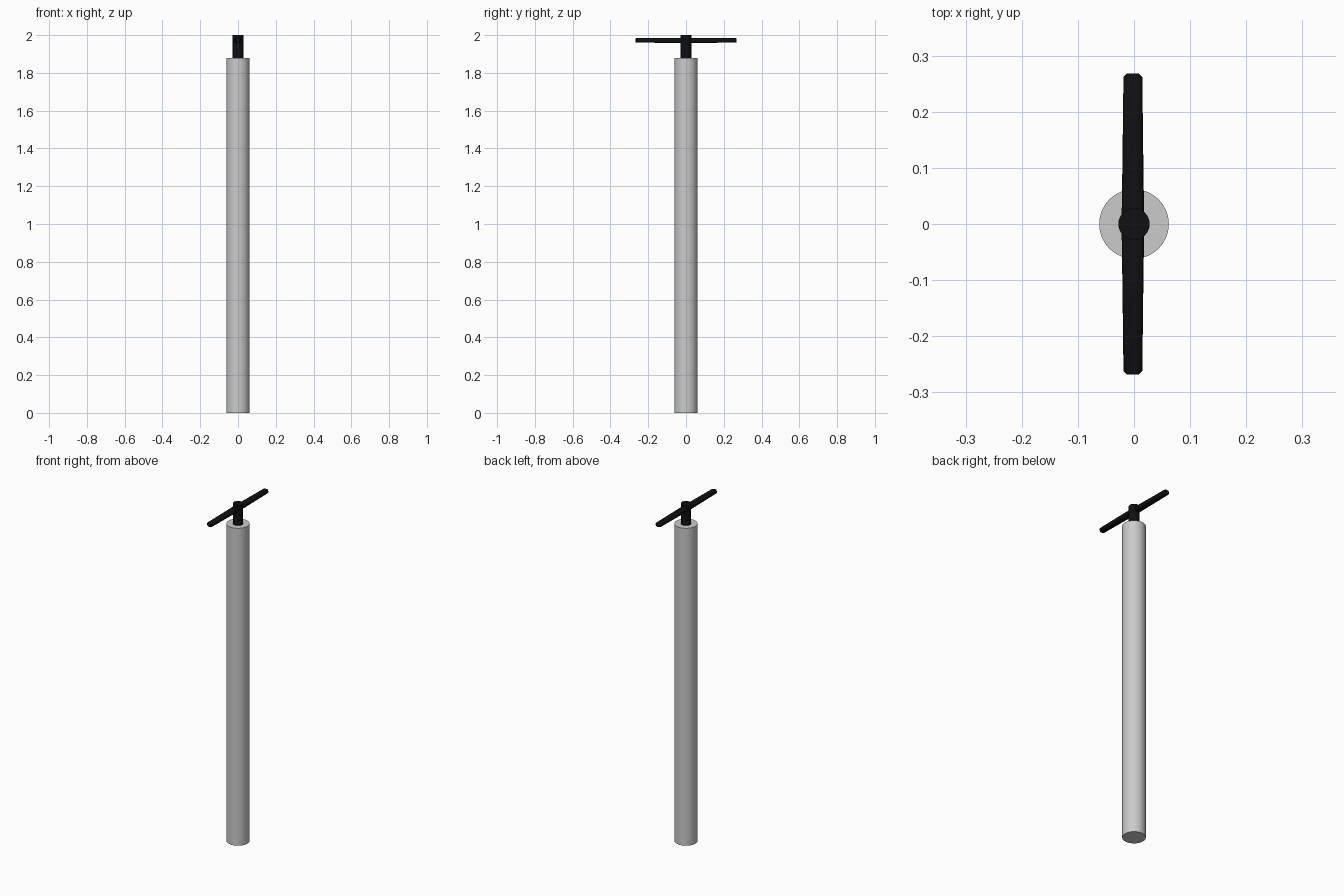
import bpy, bmesh, math

if "Cube" in bpy.data.objects:
    bpy.data.objects.remove(bpy.data.objects["Cube"])

def material(name, c):
    m = bpy.data.materials.new(name)
    m.diffuse_color = (*c, 1)
    m.use_nodes = True
    m.node_tree.nodes["Principled BSDF"].inputs["Base Color"].default_value = m.diffuse_color
    return m

grey = material("light_grey", (0.6, 0.6, 0.6))
black = material("black", (0.005, 0.005, 0.006))

def cylinder(name, r, z0, z1, mat, sides):
    bpy.ops.mesh.primitive_cylinder_add(vertices=sides, radius=r, depth=z1 - z0,
                                        location=(0, 0, (z0 + z1) / 2))
    ob = bpy.context.object
    ob.name = name
    ob.data.materials.append(mat)
    bpy.ops.object.shade_smooth_by_angle(angle=math.radians(40))
    return ob

# Main pole and the hub on top of it
cylinder("pole", 0.062, 0, 1.88, grey, 48)
cylinder("hub", 0.028, 1.878, 2.0, black, 32)

# Crossbar: rounded flat section lofted from tip to tip, slightly tapered
# (y, half width, half thickness)
half = [(0.0, 0.0205, 0.0135), (0.10, 0.0190, 0.0130),
        (0.262, 0.0170, 0.0120), (0.268, 0.0110, 0.0100)]
stations = [(-y, w, t) for y, w, t in reversed(half[1:])] + half
N = 16
bm = bmesh.new()
rings = []
for y, w, t in stations:
    ring = []
    for i in range(N):
        a = 2 * math.pi * (i + 0.5) / N
        c, s = math.cos(a), math.sin(a)
        x = math.copysign(abs(c) ** 0.6, c) * w - 0.002
        z = math.copysign(abs(s) ** 0.6, s) * t + 1.972
        ring.append(bm.verts.new((x, y, z)))
    rings.append(ring)
for a, b in zip(rings, rings[1:]):
    for i in range(N):
        j = (i + 1) % N
        bm.faces.new((a[i], a[j], b[j], b[i]))
bm.faces.new(rings[0])
bm.faces.new(rings[-1])
bmesh.ops.recalc_face_normals(bm, faces=bm.faces)
me = bpy.data.meshes.new("crossbar")
bm.to_mesh(me)
bm.free()
bar = bpy.data.objects.new("crossbar", me)
bpy.context.collection.objects.link(bar)
me.materials.append(black)
bpy.ops.object.select_all(action='DESELECT')
bar.select_set(True)
bpy.context.view_layer.objects.active = bar
bpy.ops.object.shade_smooth_by_angle(angle=math.radians(40))
